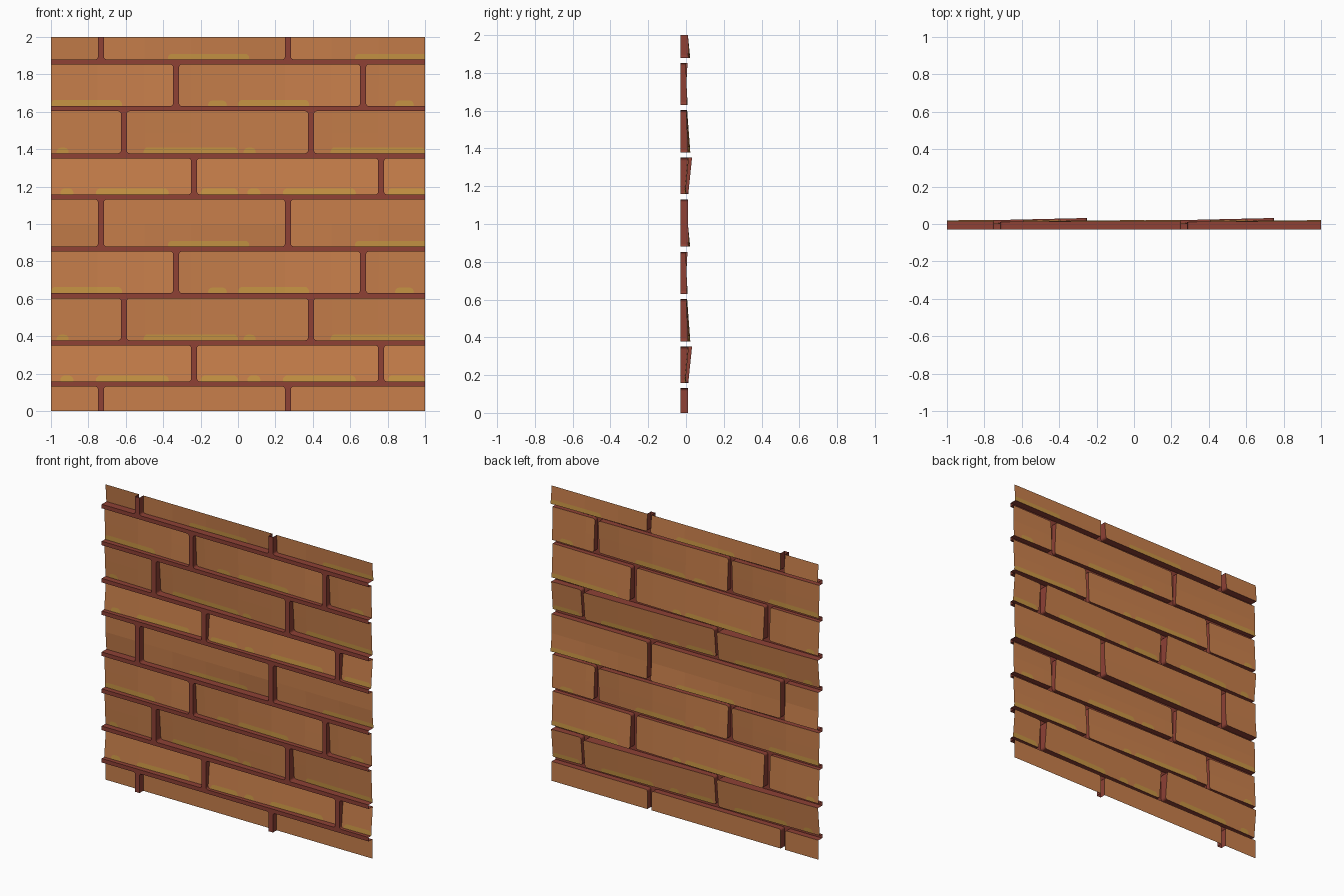
import bpy, bmesh, math

if "Cube" in bpy.data.objects:
    bpy.data.objects.remove(bpy.data.objects["Cube"])

def srgb(r, g, b):
    f = lambda c: c / 12.92 if c <= .04045 else ((c + .055) / 1.055) ** 2.4
    return (f(r / 255), f(g / 255), f(b / 255), 1)

def material(name, rgb):
    m = bpy.data.materials.new(name)
    m.diffuse_color = srgb(*rgb)
    m.use_nodes = True
    m.node_tree.nodes["Principled BSDF"].inputs["Base Color"].default_value = m.diffuse_color
    return m

BRICK = material("brick_orange", (200, 127, 75))
MORTAR = material("mortar_red", (142, 65, 53))
MOSS = material("moss_ochre", (200, 149, 68))

BACK, W, JOINT = -.03, .968, .032     # mortar depth, brick width, joint width
# row: bottom, top, brick left edge, tilt (bottom-left, bottom-right, top-left, top-right)
ROWS = [(.158, .351, -.219, (-.008, .012, .01, .032)),
        (.378, .603, -.594, (.023, .002, .006, -.006)),
        (.630, .853, -.315, (.009, -.004, -.004, .008)),
        (.880, 1.131, -.717, (.012, .022, .01, .01))]
# moss patches per row: (left, right, height), repeating every unit
PATCHES = [[(.05, .12, .032), (.24, .63, .032), (.80, 1.0, .032)],
           [(.03, .095, .03), (.495, 1.0, .032)],
           [(0, .38, .034), (.84, .94, .03)],
           [(.625, 1.06, .03)]]

def height(x, z):
    """Tilted brick surface at a point, for the pattern repeating every unit."""
    zz = z % 1
    if zz < .145:
        zz += 1
    z0, z1, x0, (bl, br, tl, tr) = min(ROWS, key=lambda r: max(r[0] - zz, zz - r[1]))
    u = ((x - x0 + .015) % 1 - .015) / W
    top = 1.0 if z1 > 1 else z1         # the tall row flattens above the tile seam
    v = min(1, (zz - z0) / (top - z0))
    return (bl + (br - bl) * u) * (1 - v) + (tl + (tr - tl) * u) * v

def arc(cx, cz, r, start):
    return [(cx + r * math.cos(a), cz + r * math.sin(a))
            for a in (math.radians(start + 22.5 * i) for i in range(5))]

def rounded(x0, x1, z0, z1, rt, rb):
    return (arc(x1 - rt, z1 - rt, rt, 0) + arc(x0 + rt, z1 - rt, rt, 90)
            + arc(x0 + rb, z0 + rb, rb, 180) + arc(x1 - rb, z0 + rb, rb, 270))

def face(bm, pts, y=0):
    return bm.faces.new([bm.verts.new((x, y, z)) for x, z in reversed(pts)])

def cut(bm, co, no, clear=False):
    bmesh.ops.bisect_plane(bm, geom=bm.verts[:] + bm.edges[:] + bm.faces[:], dist=1e-5,
                           plane_co=co, plane_no=no, clear_outer=clear)

def subdivide(bm):
    for i in range(-4, 5):
        cut(bm, (i / 4, 0, 0), (1, 0, 0))
    for z in [0, 1, 2] + [n + (r[0] + r[1]) / 2 for n in (0, 1) for r in ROWS[:3]]:
        cut(bm, (0, 0, z), (0, 0, 1))

def finish(bm, name, mats):
    for co, no in (((1, 0, 0), (1, 0, 0)), ((-1, 0, 0), (-1, 0, 0)),
                   ((0, 0, 2), (0, 0, 1)), ((0, 0, 0), (0, 0, -1))):
        cut(bm, co, no, True)
    me = bpy.data.meshes.new(name)
    bm.to_mesh(me)
    bm.free()
    for m in mats:
        me.materials.append(m)
    bpy.context.collection.objects.link(bpy.data.objects.new(name, me))

bricks, mortar, moss = bmesh.new(), bmesh.new(), bmesh.new()
R = .015
for n in (-1, 0, 1):
    for k, (z0, z1, left, _) in enumerate(ROWS):
        a, b = z0 + n, z1 + n
        # horizontal joint above this row
        nxt = ROWS[(k + 1) % 4][0] + n + (1 if k == 3 else 0)
        face(mortar, [(-1.1, b), (1.1, b), (1.1, nxt), (-1.1, nxt)], BACK)
        for i in (-1, 0, 1):
            x0, x1 = left + i, left + i + W
            face(bricks, rounded(x0, x1, a, b, R, R))
            # vertical joint and the small corner fillets
            face(mortar, [(x0 - JOINT, a), (x0, a), (x0, b), (x0 - JOINT, b)], BACK)
            for cx, cz, sx, sz, st in ((x1, b, -1, -1, 0), (x0, b, 1, -1, 90),
                                       (x0, a, 1, 1, 180), (x1, a, -1, 1, 270)):
                face(mortar, [(cx, cz)] + arc(cx + sx * R, cz + sz * R, R, st)[::-1], BACK)
            for p0, p1, h in PATCHES[k]:
                face(moss, rounded(p0 + i, p1 + i, a + .001, a + h, min(.025, h * .75), .004))

# brick faces, tilted, with groove walls running back to the mortar
subdivide(bricks)
for v in bricks.verts:
    v.co.y = height(v.co.x, v.co.z)
rim = [e for e in bricks.edges if e.is_boundary]
walls = bmesh.ops.extrude_edge_only(bricks, edges=rim)["geom"]
for g in walls:
    if isinstance(g, bmesh.types.BMVert):
        g.co.y = BACK
    elif isinstance(g, bmesh.types.BMFace):
        g.material_index = 1
finish(bricks, "bricks", [BRICK, MORTAR])

# flat mortar sheet
finish(mortar, "mortar_joints", [MORTAR])

# thin moss plates showing on both sides of the brick sheet
subdivide(moss)
low = moss.faces[:]
dup = bmesh.ops.duplicate(moss, geom=moss.verts[:] + moss.edges[:] + low)["geom"]
upper = {g for g in dup if isinstance(g, bmesh.types.BMVert)}
bmesh.ops.reverse_faces(moss, faces=low)
for v in moss.verts:
    v.co.y = height(v.co.x, v.co.z) + (.0015 if v in upper else -.0015)
finish(moss, "moss_patches", [MOSS])
